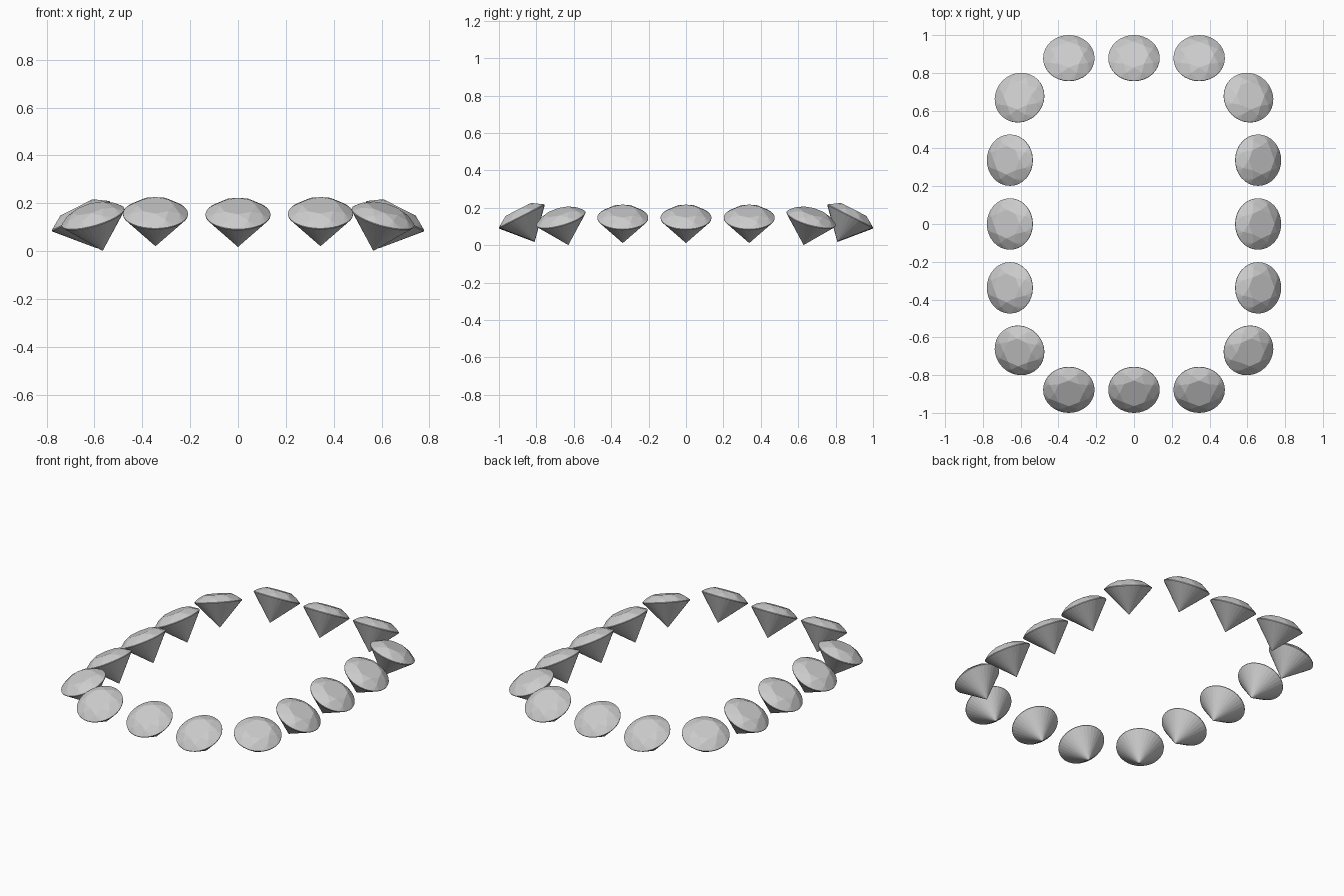
import bpy, bmesh
from math import cos, sin, pi, radians
from mathutils import Matrix, Vector

if "Cube" in bpy.data.objects:
    bpy.data.objects.remove(bpy.data.objects["Cube"])

R = 0.136        # girdle radius
TABLE = 0.076    # table radius
CROWN = 0.041    # crown height
DEPTH = 0.151    # pavilion depth
GIRDLE = 0.002   # half thickness of girdle


def ring(radius, z, count, offset=0.0):
    return [Vector((radius * cos(2 * pi * i / count + offset),
                    radius * sin(2 * pi * i / count + offset), z)) for i in range(count)]


def make_gem_mesh():
    # Round brilliant cut: octagonal table, star and kite facets, girdle, pointed pavilion
    mid_r = 0.8 * R
    mid_z = GIRDLE + (CROWN - GIRDLE) * (R - mid_r * cos(pi / 8)) / (R - TABLE)
    points = ring(TABLE, CROWN, 8) + ring(mid_r, mid_z, 8, pi / 8)
    points += ring(R, GIRDLE, 32) + ring(R, -GIRDLE, 32) + [Vector((0, 0, -DEPTH))]
    bm = bmesh.new()
    for p in points:
        bm.verts.new(p)
    bmesh.ops.convex_hull(bm, input=bm.verts[:])
    bmesh.ops.recalc_face_normals(bm, faces=bm.faces[:])
    mesh = bpy.data.meshes.new("brilliant_gem")
    bm.to_mesh(mesh)
    bm.free()
    return mesh


gem = make_gem_mesh()


def place(name, x, y, z, azimuth, tilt):
    # Lean the gem outwards toward the azimuth direction
    ob = bpy.data.objects.new(name, gem)
    ob.matrix_world = (Matrix.Translation((x, y, z))
                       @ Matrix.Rotation(radians(azimuth), 4, 'Z')
                       @ Matrix.Rotation(radians(tilt), 4, 'Y'))
    bpy.context.collection.objects.link(ob)


# Front and back rows
for side, s in (("front", -1), ("back", 1)):
    for i in (-1, 0, 1):
        place(f"{side}_gem_{i + 2}", i * 0.345, s * 0.878, 0.155 if i else 0.152, s * 90, 27)

# Left and right rows
for side, s in (("left", -1), ("right", 1)):
    for i in (-1, 0, 1):
        place(f"{side}_gem_{i + 2}", s * 0.657, i * 0.338, 0.146, 0 if s > 0 else 180, 27)

# Corner gems
for sx in (-1, 1):
    for sy in (-1, 1):
        azimuth = sy * (45 if sx > 0 else 135)
        place(f"corner_gem_{'right' if sx > 0 else 'left'}_{'back' if sy > 0 else 'front'}",
              sx * 0.606, sy * 0.669, 0.141, azimuth, 22)
